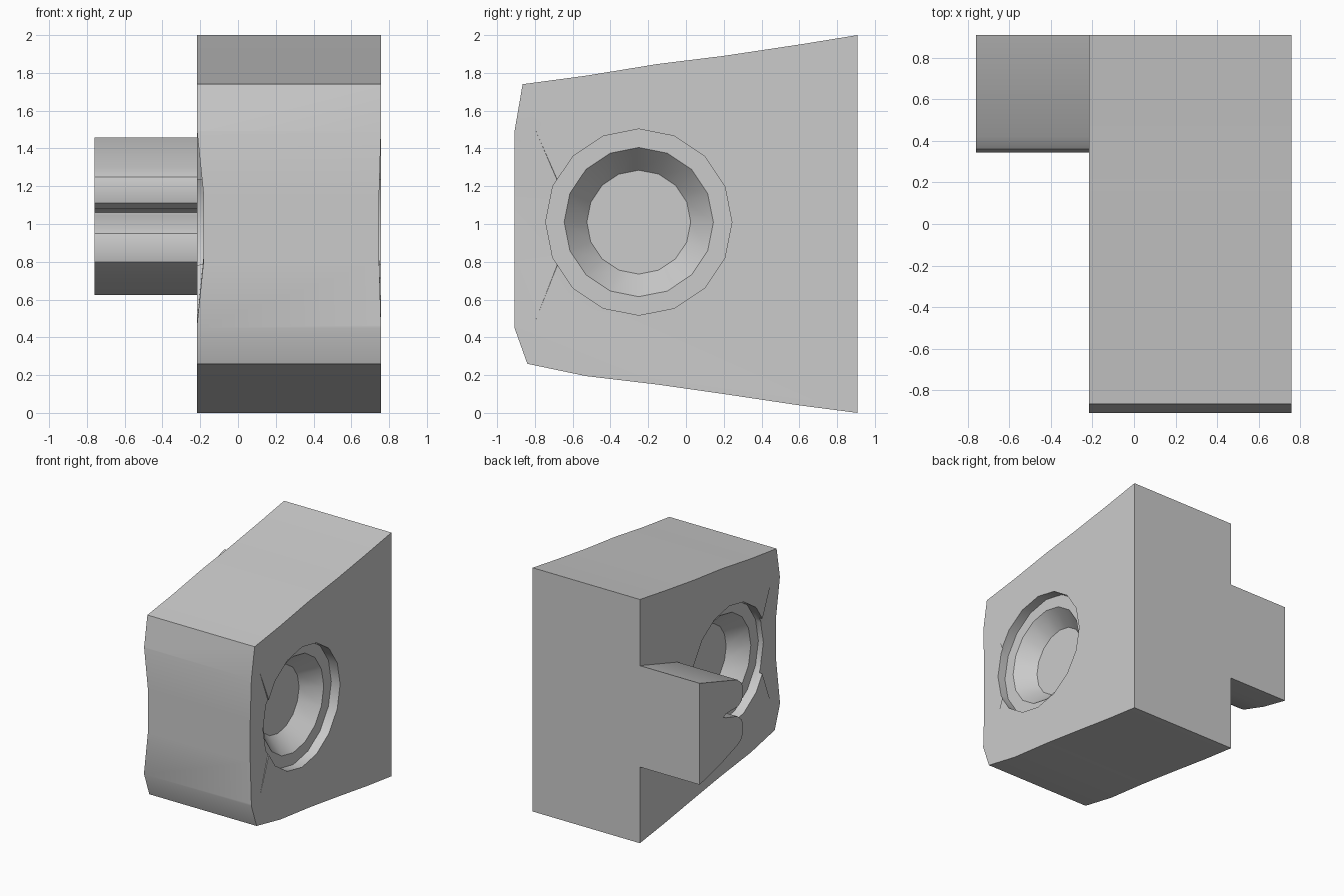
import bpy, bmesh, math
from mathutils import Matrix

if "Cube" in bpy.data.objects:
    bpy.data.objects.remove(bpy.data.objects["Cube"], do_unlink=True)

grey = bpy.data.materials.new("plain grey")
grey.use_nodes = True
grey.diffuse_color = (0.6, 0.6, 0.6, 1)
grey.node_tree.nodes["Principled BSDF"].inputs["Base Color"].default_value = (0.6, 0.6, 0.6, 1)

LEFT, RIGHT = 0.757, -0.217
HUB_Y, HUB_Z = -0.25, 1.01


def finish(name, bm):
    bmesh.ops.recalc_face_normals(bm, faces=bm.faces)
    mesh = bpy.data.meshes.new(name)
    bm.to_mesh(mesh)
    bm.free()
    mesh.materials.append(grey)
    obj = bpy.data.objects.new(name, mesh)
    bpy.context.collection.objects.link(obj)
    return obj


def slab(name, profile, x0, x1):
    """Extrude a side profile of (y, z) points from x0 to x1."""
    bm = bmesh.new()
    face = bm.faces.new([bm.verts.new((x0, y, z)) for y, z in profile])
    new = bmesh.ops.extrude_face_region(bm, geom=[face])["geom"]
    bmesh.ops.translate(bm, verts=[v for v in new if isinstance(v, bmesh.types.BMVert)],
                        vec=(x1 - x0, 0, 0))
    return finish(name, bm)


def recess_cutter(x, inward):
    """Stepped round recess: straight rim, flat ledge, cone, flat floor."""
    bm = bmesh.new()
    rings = []
    for radius, depth in [(0.493, -0.1), (0.493, 0.08), (0.395, 0.08), (0.275, 0.22)]:
        ring = []
        for i in range(16):
            a = math.tau * i / 16
            ring.append(bm.verts.new((x + inward * depth, HUB_Y + radius * math.cos(a),
                                      HUB_Z + radius * math.sin(a))))
        rings.append(ring)
    for a, b in zip(rings, rings[1:]):
        for i in range(16):
            j = (i + 1) % 16
            bm.faces.new((a[i], a[j], b[j], b[i]))
    bm.faces.new(rings[0])
    bm.faces.new(rings[-1])
    return finish("recess_cutter", bm)


def dent_cutter(x, inward, depth):
    """Shallow wedge between the front edge and the recess rim."""
    bm = bmesh.new()
    outer = [(-0.94, 1.83), (-0.94, 0.12), (-0.66, 1.19), (-0.66, 0.83)]
    inner = [(-0.94, 1.15), (-0.94, 0.80), (-0.66, 1.18), (-0.66, 0.84)]
    for level, points in ((-depth, outer), (depth, inner)):
        for y, z in points:
            bm.verts.new((x + inward * level, y, z))
    bmesh.ops.convex_hull(bm, input=bm.verts)
    return finish("dent_cutter", bm)


def cut(obj, cutter):
    mod = obj.modifiers.new("cut", "BOOLEAN")
    mod.operation = "DIFFERENCE"
    mod.solver = "EXACT"
    mod.object = cutter
    bpy.context.view_layer.objects.active = obj
    bpy.ops.object.modifier_apply(modifier=mod.name)
    bpy.data.objects.remove(cutter, do_unlink=True)


# Tapered block
block = slab("block", [
    (0.908, 0), (0.6, 0.04), (0.2, 0.10), (-0.15, 0.15), (-0.53, 0.195), (-0.84, 0.26),
    (-0.908, 0.45), (-0.908, 1.49), (-0.865, 1.74), (-0.53, 1.785), (-0.15, 1.847),
    (0.2, 1.89), (0.6, 1.95), (0.908, 2)], RIGHT, LEFT)

# Recess and dent on each side
for x, inward, dent in ((LEFT, -1, 0.01), (RIGHT, 1, 0.035)):
    cut(block, recess_cutter(x, inward))
    cut(block, dent_cutter(x, inward, dent))

# Side tab with a notched, two-lobed front
tab = slab("side_tab", [
    (0.908, 1.457), (0.42, 1.30), (0.36, 1.25), (0.343, 1.18), (0.36, 1.11), (0.41, 1.08),
    (0.57, 1.075), (0.60, 1.06), (0.57, 1.045), (0.42, 1.0), (0.36, 0.95), (0.343, 0.87),
    (0.36, 0.80), (0.41, 0.765), (0.65, 0.685), (0.908, 0.625)], -0.76, RIGHT)

for obj in (block, tab):
    bpy.ops.object.select_all(action="DESELECT")
    obj.select_set(True)
    bpy.context.view_layer.objects.active = obj
    bpy.ops.object.shade_smooth_by_angle(angle=math.radians(28))
